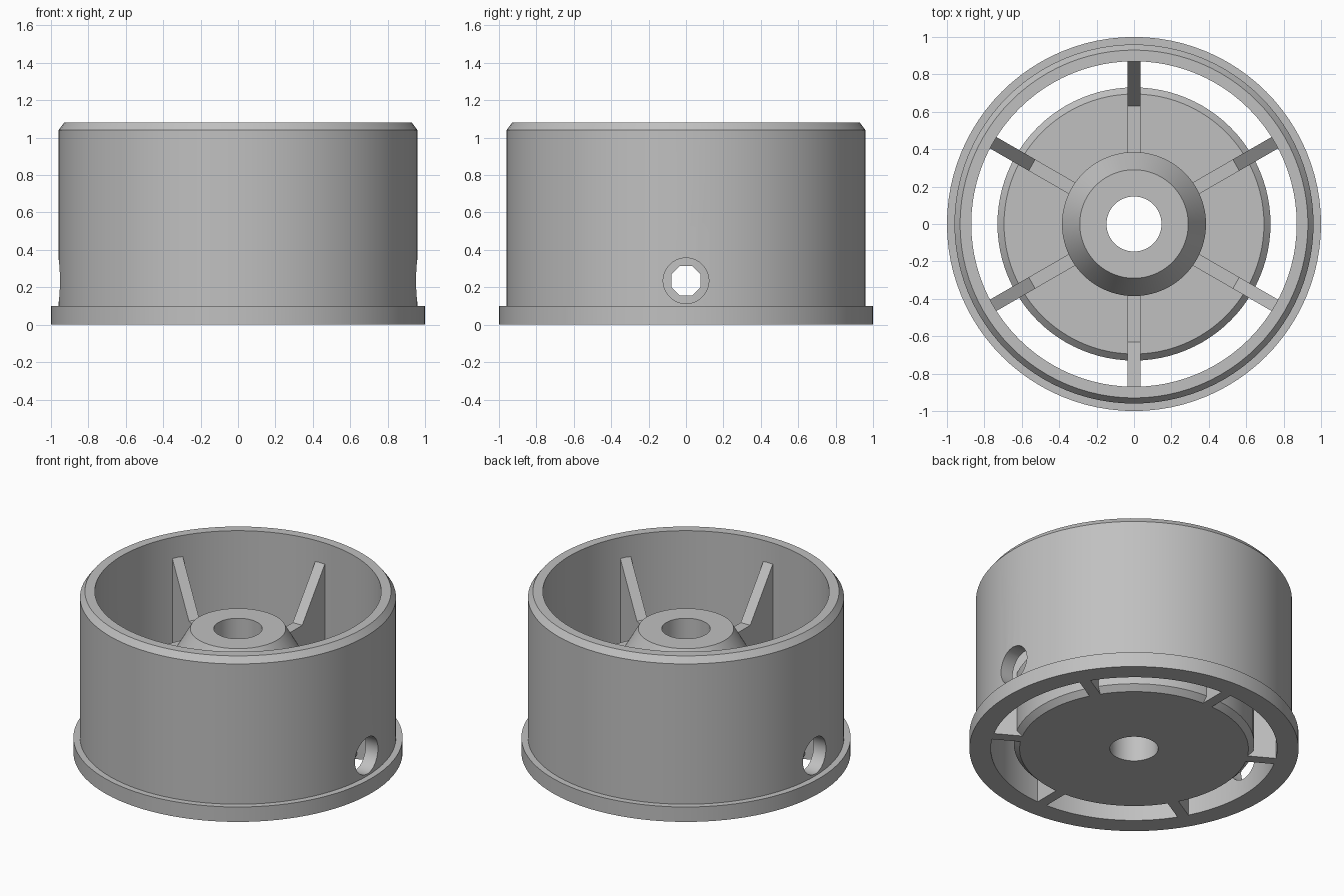
import bpy, bmesh
from math import pi, radians
from mathutils import Matrix, Vector

SEGMENTS = 96
HOLE_Z = 0.235

cube = bpy.data.objects.get("Cube")
if cube:
    bpy.data.objects.remove(cube, do_unlink=True)

grey = bpy.data.materials.new("plain grey")
grey.use_nodes = True
colour = (0.53, 0.53, 0.53, 1)
grey.diffuse_color = colour
grey.node_tree.nodes["Principled BSDF"].inputs["Base Color"].default_value = colour


def add_object(name, bm):
    bmesh.ops.recalc_face_normals(bm, faces=bm.faces)
    mesh = bpy.data.meshes.new(name)
    bm.to_mesh(mesh)
    bm.free()
    mesh.materials.append(grey)
    obj = bpy.data.objects.new(name, mesh)
    bpy.context.collection.objects.link(obj)
    return obj


def lathe(name, profile):
    """Revolve a closed (radius, height) profile about z."""
    bm = bmesh.new()
    verts = [bm.verts.new((r, 0, z)) for r, z in profile]
    edges = [bm.edges.new((v, verts[i - 1])) for i, v in enumerate(verts)]
    bmesh.ops.spin(bm, geom=verts + edges, cent=(0, 0, 0), axis=(0, 0, 1),
                   angle=2 * pi, steps=SEGMENTS, use_merge=True)
    bmesh.ops.remove_doubles(bm, verts=bm.verts, dist=0.0001)
    return add_object(name, bm)


def select_only(obj):
    bpy.ops.object.select_all(action='DESELECT')
    obj.select_set(True)
    bpy.context.view_layer.objects.active = obj


def drill(obj, radius, sides):
    """Cut a sideways hole right through along x."""
    bm = bmesh.new()
    turn = Matrix.Rotation(pi / 2, 4, 'Y') @ Matrix.Rotation(pi / sides, 4, 'Z')
    bmesh.ops.create_cone(bm, cap_ends=True, segments=sides, radius1=radius,
                          radius2=radius, depth=3,
                          matrix=Matrix.Translation((0, 0, HOLE_Z)) @ turn)
    cutter = add_object("hole_cutter", bm)
    cutter.hide_render = True
    mod = obj.modifiers.new("hole", 'BOOLEAN')
    mod.operation = 'DIFFERENCE'
    mod.solver = 'EXACT'
    mod.object = cutter
    select_only(obj)
    bpy.ops.object.modifier_apply(modifier=mod.name)
    bpy.data.objects.remove(cutter, do_unlink=True)


def smooth(obj):
    select_only(obj)
    bpy.ops.object.shade_smooth_by_angle(angle=radians(25))


# Outer rim with a bottom flange and a chamfered top edge
rim = lathe("outer_rim", [(0.87, 0), (1, 0), (1, 0.1), (0.96, 0.1),
                          (0.96, 1.04), (0.93, 1.08), (0.87, 1.08)])
drill(rim, 0.122, 48)
smooth(rim)

# Inner drum with the tapered hub and centre bore
hub = lathe("hub_drum", [(0.147, 0), (0.695, 0), (0.73, 0.035), (0.73, 0.435),
                         (0.695, 0.47), (0.385, 0.47), (0.385, 0.665),
                         (0.29, 0.83), (0.147, 0.83)])
drill(hub, 0.085, 8)
smooth(hub)

# Six ribs joining hub, drum and rim
RIB = [(0.37, 0.44), (0.69, 0.44), (0.69, 0), (0.88, 0),
       (0.88, 0.953), (0.63, 0.62), (0.37, 0.62)]
for i in range(6):
    bm = bmesh.new()
    side = bm.faces.new([bm.verts.new((r, -0.035, z)) for r, z in RIB])
    grown = bmesh.ops.extrude_face_region(bm, geom=[side])["geom"]
    bmesh.ops.translate(bm, vec=Vector((0, 0.07, 0)),
                        verts=[g for g in grown if isinstance(g, bmesh.types.BMVert)])
    bmesh.ops.rotate(bm, verts=bm.verts, cent=(0, 0, 0),
                     matrix=Matrix.Rotation(radians(30 + 60 * i), 3, 'Z'))
    add_object(f"rib_{i + 1}", bm)
